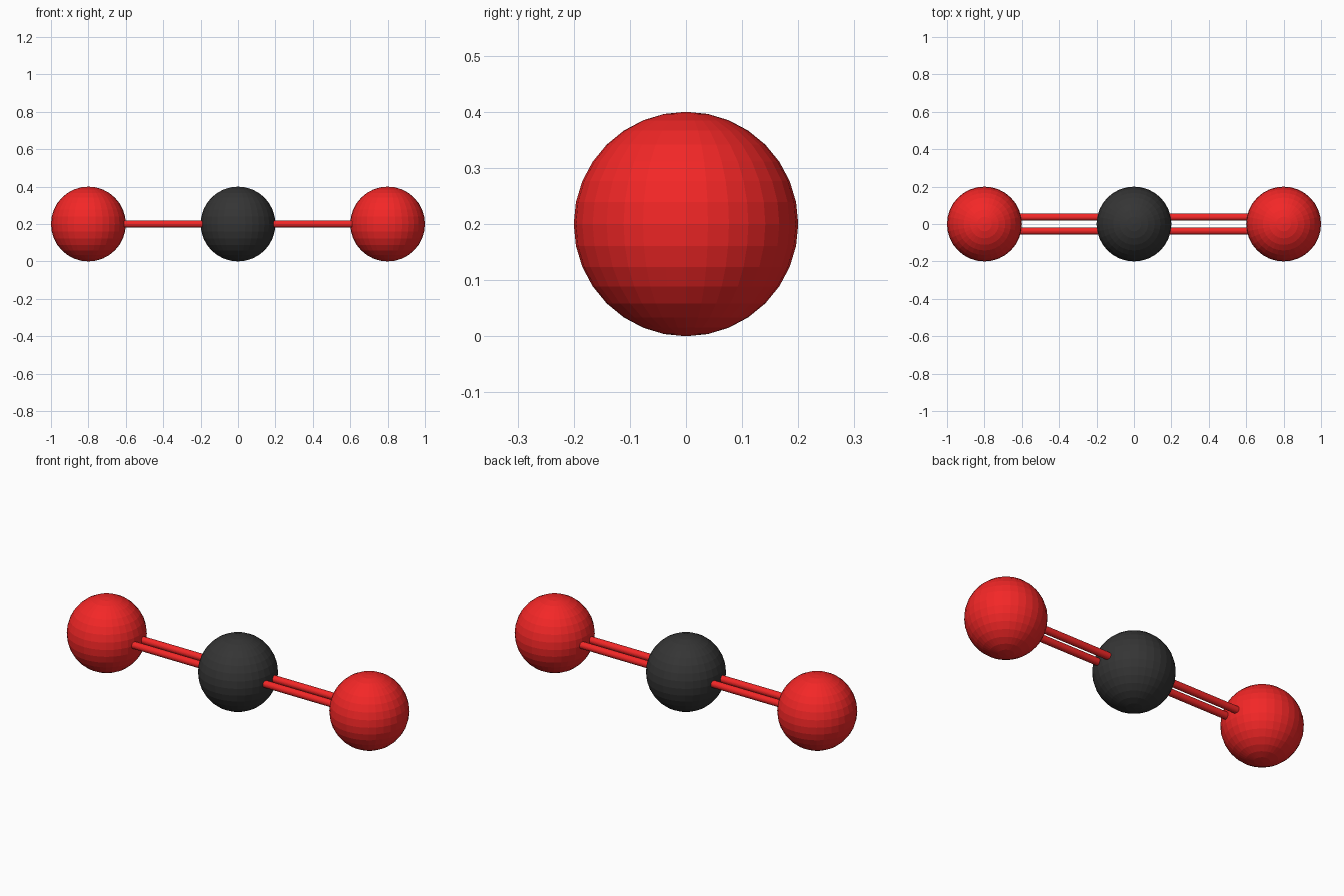
import bpy
from math import pi

if "Cube" in bpy.data.objects:
    bpy.data.objects.remove(bpy.data.objects["Cube"])

R = 0.2          # atom radius
SPACING = 0.8    # distance between atom centres


def material(name, color):
    m = bpy.data.materials.new(name)
    m.diffuse_color = color
    m.use_nodes = True
    m.node_tree.nodes["Principled BSDF"].inputs["Base Color"].default_value = m.diffuse_color
    return m


red = material("red", (0.9, 0.02, 0.02, 1))
black = material("black", (0.035, 0.035, 0.035, 1))


def finish(name, mat):
    ob = bpy.context.object
    ob.name = name
    ob.data.materials.append(mat)


def atom(name, x, mat):
    bpy.ops.mesh.primitive_uv_sphere_add(segments=32, ring_count=16, radius=R, location=(x, 0, R))
    finish(name, mat)


def bond(name, x, y):
    bpy.ops.mesh.primitive_cylinder_add(vertices=32, radius=0.019, depth=SPACING,
                                        location=(x, y, R), rotation=(0, pi / 2, 0))
    finish(name, red)


# Central atom
atom("carbon_atom", 0, black)

# Outer atoms, each joined to the centre by a double bond
for side, s in (("left", -1), ("right", 1)):
    atom(f"oxygen_atom_{side}", s * SPACING, red)
    for row, y in (("front", -0.037), ("back", 0.037)):
        bond(f"bond_{side}_{row}", s * SPACING / 2, y)
